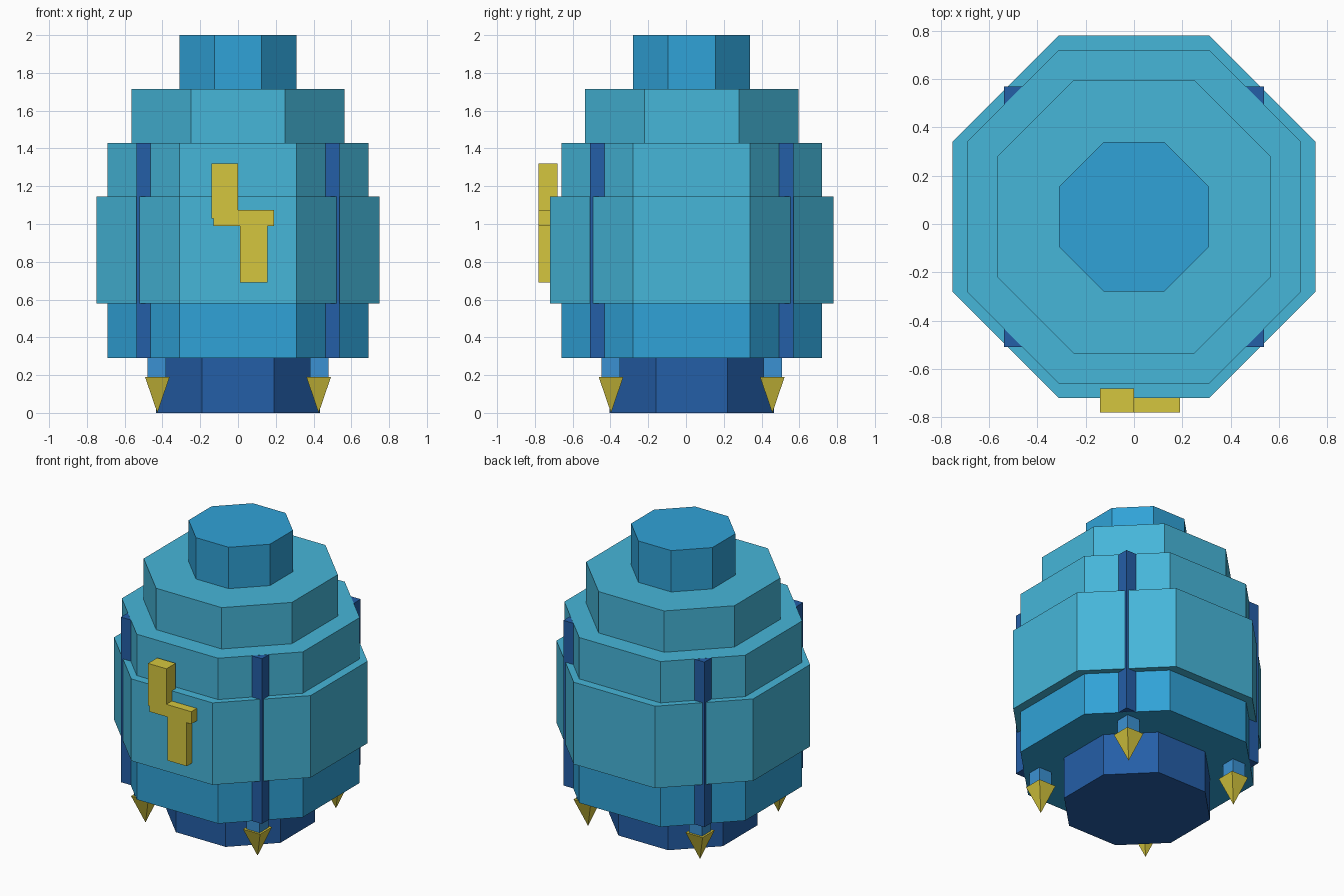
import bpy
import bmesh

CENTRE_Y = 0.03  # the body sits slightly behind the origin, the bolt in front

cube = bpy.data.objects.get("Cube")
if cube:
    bpy.data.objects.remove(cube, do_unlink=True)


def material(name, rgb):
    linear = [((c / 255 + 0.055) / 1.055) ** 2.4 for c in rgb] + [1.0]
    mat = bpy.data.materials.new(name)
    mat.diffuse_color = linear
    mat.use_nodes = True
    mat.node_tree.nodes["Principled BSDF"].inputs["Base Color"].default_value = linear
    return mat


cyan = material("cyan", (70, 182, 217))
blue = material("mid blue", (48, 162, 215))
navy = material("dark blue", (36, 94, 167))
sky = material("leg blue", (59, 145, 210))
gold = material("gold", (213, 198, 62))


def add_object(name, bm, mat):
    bmesh.ops.recalc_face_normals(bm, faces=bm.faces)
    mesh = bpy.data.meshes.new(name)
    bm.to_mesh(mesh)
    bm.free()
    mesh.materials.append(mat)
    obj = bpy.data.objects.new(name, mesh)
    bpy.context.collection.objects.link(obj)
    return obj


def prism(name, outline, direction, mat):
    """Extrude a closed outline of 3D points along a direction."""
    bm = bmesh.new()
    face = bm.faces.new([bm.verts.new(p) for p in outline])
    grown = bmesh.ops.extrude_face_region(bm, geom=[face], use_keep_orig=True)
    top = [g for g in grown["geom"] if isinstance(g, bmesh.types.BMVert)]
    bmesh.ops.translate(bm, verts=top, vec=direction)
    return add_object(name, bm, mat)


def octagon_tier(name, reach, flat, z0, z1, mat):
    quarter = [(flat, -reach), (reach, -flat), (reach, flat), (flat, reach)]
    ring = quarter + [(-x, -y) for x, y in quarter]
    outline = [(x, y + CENTRE_Y, z0) for x, y in ring]
    return prism(name, outline, (0, 0, z1 - z0), mat)


def square_post(name, sx, sy, inner, outer, z0, z1, mat):
    corners = [(inner, inner), (outer, inner), (outer, outer), (inner, outer)]
    outline = [(sx * x, sy * y + CENTRE_Y, z0) for x, y in corners]
    return prism(name, outline, (0, 0, z1 - z0), mat)


# Stacked octagonal body
octagon_tier("base", 0.435, 0.19, 0, 0.30, navy)
octagon_tier("lower_tier", 0.69, 0.31, 0.29, 0.58, blue)
octagon_tier("middle_tier", 0.75, 0.31, 0.58, 1.145, cyan)
octagon_tier("upper_tier", 0.69, 0.31, 1.145, 1.43, cyan)
octagon_tier("shoulder_tier", 0.565, 0.25, 1.43, 1.715, cyan)
octagon_tier("top_cap", 0.31, 0.125, 1.715, 2.0, blue)

# Corner ribs, each with a short leg and a pointed foot
for sy, end in ((-1, "front"), (1, "back")):
    for sx, side in ((-1, "right"), (1, "left")):
        tag = f"{end}_{side}"
        square_post(f"rib_{tag}", sx, sy, 0.40, 0.538, 0.291, 1.429, navy)
        square_post(f"leg_{tag}", sx, sy, 0.38, 0.478, 0.18, 0.30, sky)
        foot = square_post(f"foot_{tag}", sx, sy, 0.362, 0.492, 0, 0.19, gold)
        bm = bmesh.new()
        bm.from_mesh(foot.data)
        tip = [v for v in bm.verts if v.co.z < 0.1]
        bmesh.ops.pointmerge(bm, verts=tip,
                             merge_co=(sx * 0.427, sy * 0.427 + CENTRE_Y, 0))
        bm.to_mesh(foot.data)
        bm.free()

# Raised zigzag bolt on the front
zigzag = [(-0.14, 1.32), (-0.14, 1.03), (-0.13, 1.03), (-0.13, 0.99),
          (0.01, 0.99), (0.01, 0.69), (0.155, 0.69), (0.155, 0.99),
          (0.19, 0.99), (0.19, 1.075), (0, 1.075), (0, 1.32)]
prism("front_bolt", [(x, -0.78, z) for x, z in zigzag], (0, 0.10, 0), gold)
